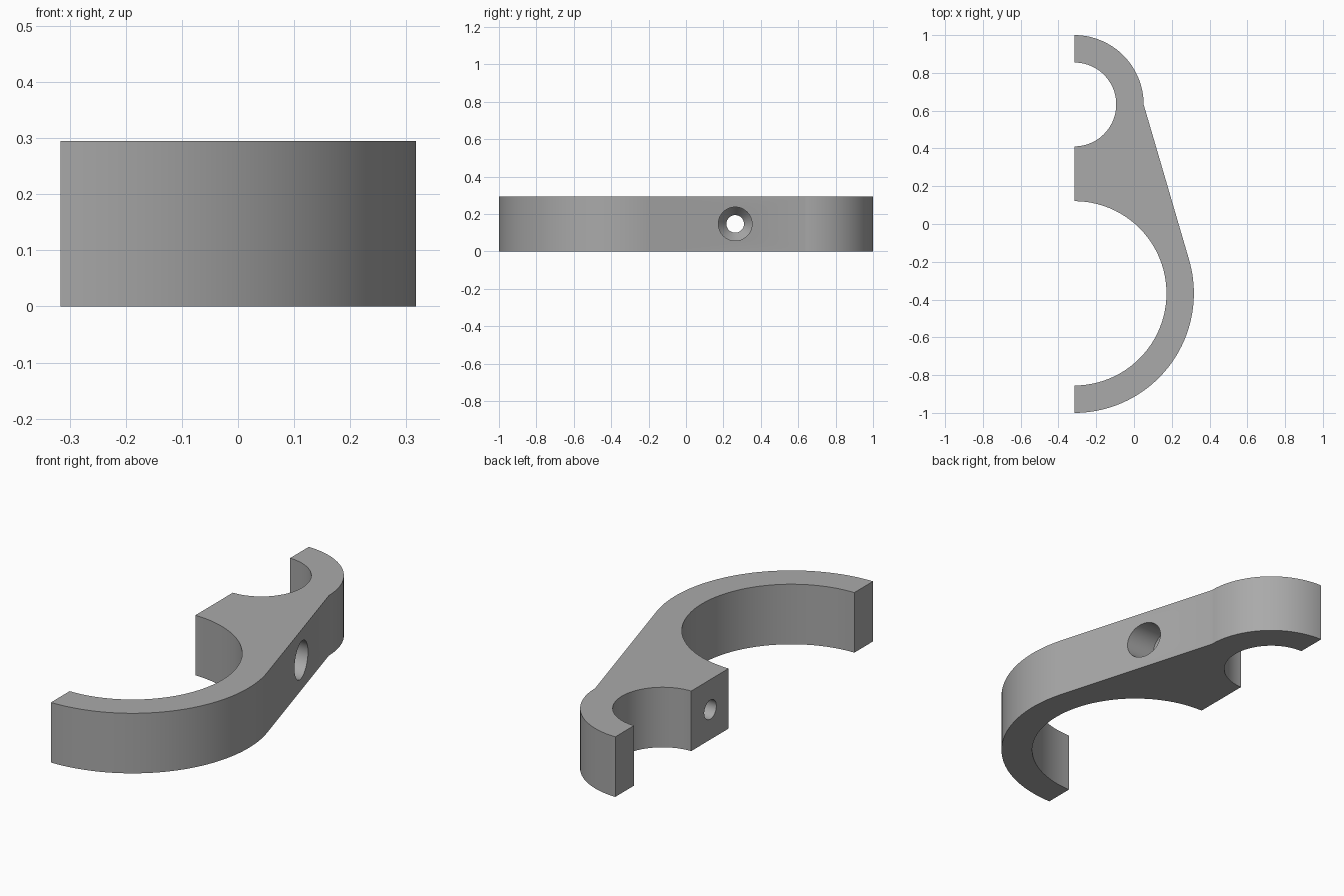
import bpy, bmesh, math
from mathutils import Matrix

cube = bpy.data.objects.get("Cube")
if cube:
    bpy.data.objects.remove(cube, do_unlink=True)

FLAT_X = -0.316                      # split plane of the clamp
HEIGHT = 0.295
BIG_Y, BIG_OUT, BIG_IN = -0.367, 0.633, 0.488
SMALL_Y, SMALL_OUT, SMALL_IN = 0.633, 0.367, 0.222
HOLE_Y, HOLE_R, HEAD_R = 0.263, 0.047, 0.09

grey = bpy.data.materials.new("grey plastic")
grey.use_nodes = True
colour = (0.4, 0.4, 0.4, 1)
grey.diffuse_color = colour
grey.node_tree.nodes["Principled BSDF"].inputs["Base Color"].default_value = colour


def arc(cy, r, start, end, n=48):
    """Points on a circle centred on the split plane, angles in degrees."""
    angles = [math.radians(start + (end - start) * i / n) for i in range(n + 1)]
    return [(FLAT_X + r * math.cos(a), cy + r * math.sin(a)) for a in angles]


def make_object(name, bm):
    bmesh.ops.recalc_face_normals(bm, faces=bm.faces)
    mesh = bpy.data.meshes.new(name)
    bm.to_mesh(mesh)
    bm.free()
    mesh.materials.append(grey)
    ob = bpy.data.objects.new(name, mesh)
    bpy.context.collection.objects.link(ob)
    return ob


# Clamp body: two half rings joined by a web, with a straight tangent side
dy = SMALL_Y - BIG_Y
tangent = math.degrees(math.atan2(dy, SMALL_OUT)
                       - math.acos(BIG_OUT / math.hypot(dy, SMALL_OUT)))
outline = (arc(BIG_Y, BIG_OUT, -90, tangent)
           + arc(SMALL_Y, SMALL_OUT, 0, 90)
           + arc(SMALL_Y, SMALL_IN, 90, -90)
           + arc(BIG_Y, BIG_IN, 90, -90))
bm = bmesh.new()
base = bm.faces.new([bm.verts.new((x, y, 0)) for x, y in outline])
top = bmesh.ops.extrude_face_region(bm, geom=[base])
bmesh.ops.translate(bm, vec=(0, 0, HEIGHT),
                    verts=[v for v in top["geom"] if isinstance(v, bmesh.types.BMVert)])
body = make_object("clamp_body", bm)

# Screw hole cutter: shank, countersink cone and head bore along x
bm = bmesh.new()
profile = [(-0.5, HOLE_R), (-0.03, HOLE_R), (0.03, HEAD_R), (0.5, HEAD_R)]
rings = []
for x, r in profile:
    ring = bmesh.ops.create_circle(
        bm, segments=48, radius=r,
        matrix=Matrix.Translation((x, HOLE_Y, HEIGHT / 2)) @ Matrix.Rotation(math.pi / 2, 4, "Y"))
    rings.append(ring["verts"])
for a, b in zip(rings, rings[1:]):
    for i in range(48):
        j = (i + 1) % 48
        bm.faces.new((a[i], a[j], b[j], b[i]))
bm.faces.new(rings[0])
bm.faces.new(rings[-1])
cutter = make_object("screw_hole_cutter", bm)
cutter.hide_render = True

cut = body.modifiers.new("screw hole", "BOOLEAN")
cut.operation = "DIFFERENCE"
cut.solver = "EXACT"
cut.object = cutter
bpy.context.view_layer.objects.active = body
body.select_set(True)
cutter.select_set(False)
bpy.ops.object.modifier_apply(modifier=cut.name)
bpy.data.objects.remove(cutter, do_unlink=True)

# Smooth round walls, crisp edges
bpy.ops.object.shade_smooth_by_angle(angle=math.radians(20))
